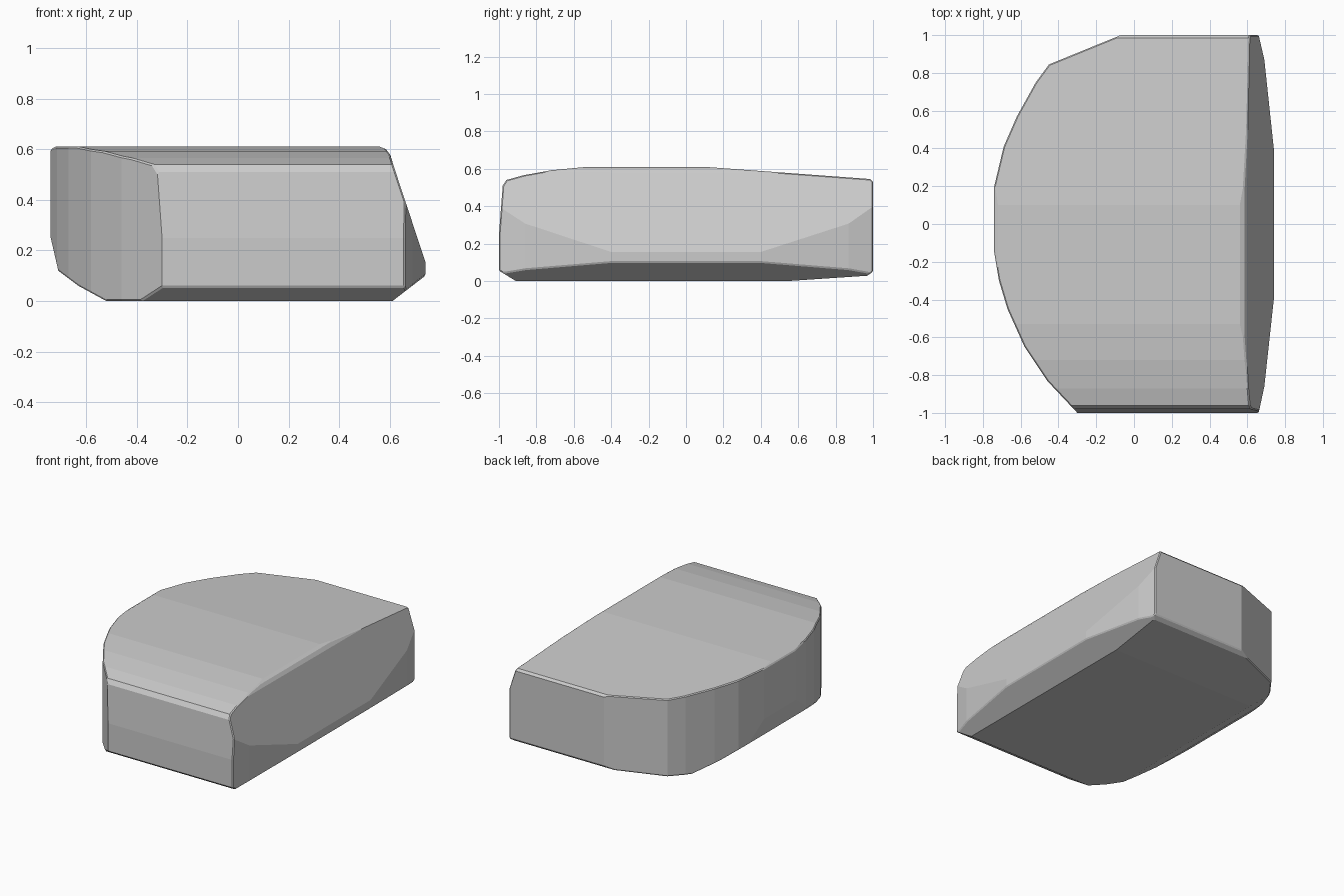
import bpy, bmesh, math
from mathutils import Vector

if "Cube" in bpy.data.objects:
    bpy.data.objects.remove(bpy.data.objects["Cube"])

# Outlines, all counter-clockwise: plan (x,y), side (y,z), front (x,z)
plan = [(-0.30, -1), (0.66, -1), (0.69, -0.86), (0.74, -0.4), (0.74, 0.4), (0.69, 0.87),
        (0.66, 1), (-0.07, 1), (-0.45, 0.845), (-0.52, 0.75), (-0.62, 0.57), (-0.69, 0.41),
        (-0.74, 0.2), (-0.74, -0.15), (-0.715, -0.3), (-0.67, -0.45), (-0.58, -0.65), (-0.46, -0.83)]
side = [(-0.91, 0), (0.55, 0), (0.97, 0.028), (1, 0.05), (1, 0.53), (0.985, 0.545), (0.1, 0.61),
        (-0.53, 0.61), (-0.72, 0.592), (-0.87, 0.565), (-0.96, 0.54), (-0.98, 0.51),
        (-1, 0.25), (-1, 0.055)]
front = [(-0.52, 0), (0.61, 0), (0.74, 0.1), (0.74, 0.155), (0.60, 0.58), (0.585, 0.60),
         (0.56, 0.61), (-0.72, 0.61), (-0.74, 0.60), (-0.74, 0.25), (-0.71, 0.12), (-0.63, 0.06)]

# Solid block, larger than the finished stone
bm = bmesh.new()
bmesh.ops.create_cube(bm, size=4)


def trim(outline, u, v):
    """Slice the block with one plane per outline edge, capping each cut."""
    for a, b in zip(outline, outline[1:] + outline[:1]):
        co, no = Vector((0, 0, 0)), Vector((0, 0, 0))
        co[u], co[v] = a
        no[u], no[v] = b[1] - a[1], a[0] - b[0]
        cut = bmesh.ops.bisect_plane(bm, geom=bm.verts[:] + bm.edges[:] + bm.faces[:],
                                     dist=1e-5, plane_co=co, plane_no=no.normalized(),
                                     clear_outer=True)
        edges = [e for e in cut["geom_cut"] if isinstance(e, bmesh.types.BMEdge) and e.is_boundary]
        if len(edges) > 2:
            bmesh.ops.contextual_create(bm, geom=edges)


trim(plan, 0, 1)
trim(side, 1, 2)
trim(front, 0, 2)
bmesh.ops.remove_doubles(bm, verts=bm.verts[:], dist=0.001)
bmesh.ops.recalc_face_normals(bm, faces=bm.faces[:])

mesh = bpy.data.meshes.new("faceted_block")
bm.to_mesh(mesh)
bm.free()
block = bpy.data.objects.new("faceted_block", mesh)
bpy.context.collection.objects.link(block)

# Slightly softened sharp edges
bevel = block.modifiers.new("edge_softening", 'BEVEL')
bevel.width = 0.008
bevel.segments = 1
bevel.limit_method = 'ANGLE'
bevel.angle_limit = math.radians(50)
